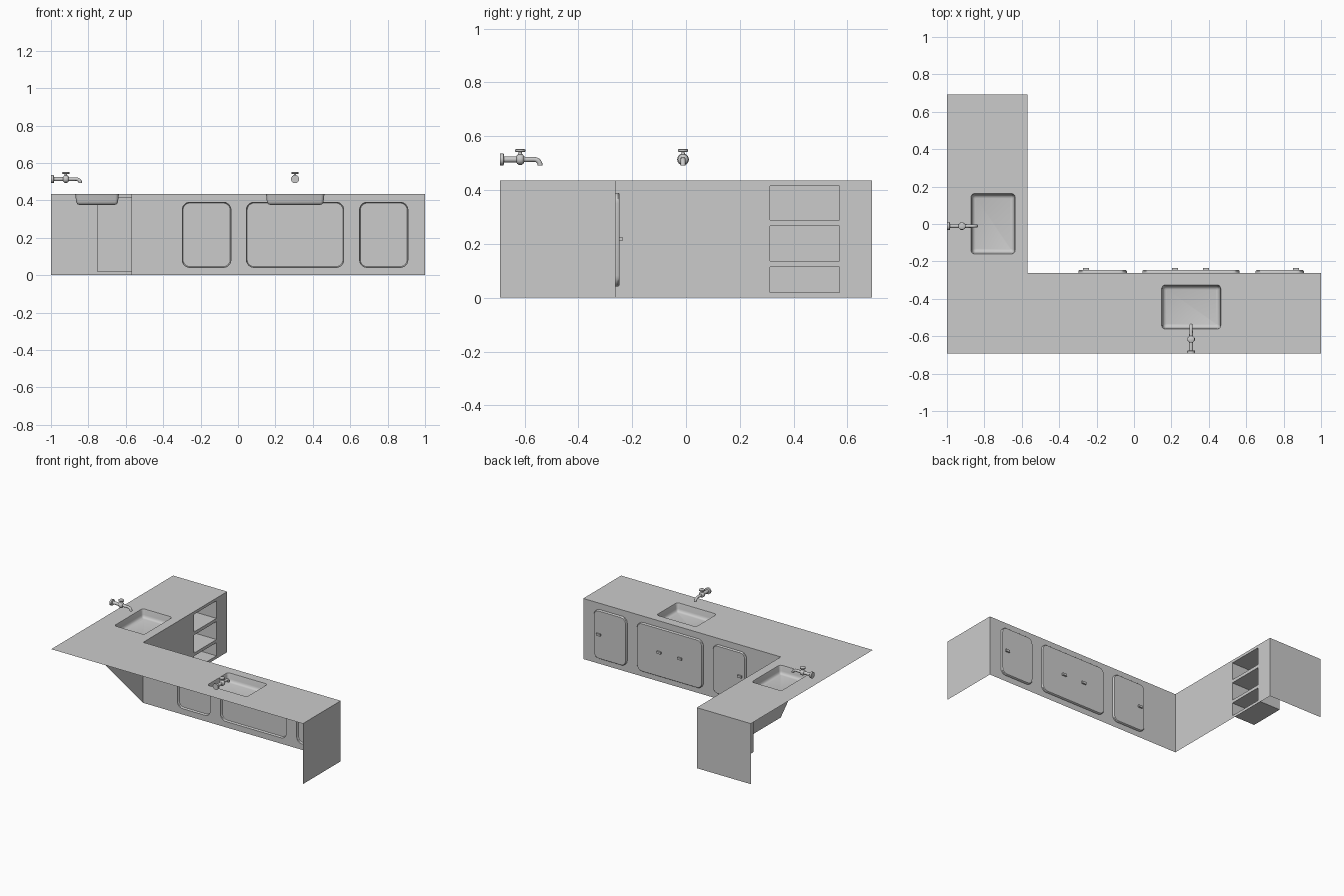
import bpy, bmesh, math
from mathutils import Vector, Matrix

if "Cube" in bpy.data.objects:
    bpy.data.objects.remove(bpy.data.objects["Cube"])

H = 0.435            # counter height
X0, X1 = -1.0, 1.0   # overall width
Y0, Y1 = -0.692, 0.692
XI, YI = -0.57, -0.262   # inner faces of the L


def finish(bm, name, facing=None, smooth=False, matrix=None):
    if facing is None:
        bmesh.ops.recalc_face_normals(bm, faces=bm.faces)
    else:
        bm.normal_update()
        total = sum((f.normal * f.calc_area() for f in bm.faces), Vector())
        if total.dot(Vector(facing)) < 0:
            bmesh.ops.reverse_faces(bm, faces=bm.faces)
    if matrix:
        bm.transform(matrix)
    me = bpy.data.meshes.new(name)
    bm.to_mesh(me)
    bm.free()
    ob = bpy.data.objects.new(name, me)
    bpy.context.collection.objects.link(ob)
    if smooth:
        bpy.ops.object.select_all(action='DESELECT')
        ob.select_set(True)
        bpy.context.view_layer.objects.active = ob
        bpy.ops.object.shade_smooth_by_angle(angle=math.radians(40))
    return ob


def rounded(a0, a1, b0, b1, r, seg=6):
    """Counter-clockwise rounded rectangle in 2D."""
    pts = []
    for i, (a, b) in enumerate([(a1 - r, b1 - r), (a0 + r, b1 - r),
                                (a0 + r, b0 + r), (a1 - r, b0 + r)]):
        for k in range(seg + 1):
            t = math.pi / 2 * (i + k / seg)
            pts.append((a + r * math.cos(t), b + r * math.sin(t)))
    return pts


def rect(a0, a1, b0, b1):
    return [(a0, b0), (a1, b0), (a1, b1), (a0, b1)]


def sheet(name, loops, place, facing):
    """Flat panel: first loop is the outline, the others are holes."""
    bm = bmesh.new()
    edges = []
    for loop in loops:
        vs = [bm.verts.new(place(*p)) for p in loop]
        edges += [bm.edges.new((vs[i - 1], vs[i])) for i in range(len(vs))]
    bmesh.ops.triangle_fill(bm, edges=edges, use_beauty=True, normal=facing)
    for f in bm.faces:
        f.normal_update()
        if f.normal.dot(Vector(facing)) < 0:
            f.normal_flip()
    return finish(bm, name, facing)


def loft(bm, rings, cap_start=False, cap_end=False):
    vr = [[bm.verts.new(p) for p in ring] for ring in rings]
    for a, b in zip(vr, vr[1:]):
        for i in range(len(a)):
            bm.faces.new((a[i - 1], a[i], b[i], b[i - 1]))
    if cap_start:
        bm.faces.new(vr[0][::-1])
    if cap_end:
        bm.faces.new(vr[-1])


def pan(name, box, r, steps, place, facing, smooth=True):
    """Open tray made of inset rings; steps are (inset, depth position)."""
    a0, a1, b0, b1 = box
    bm = bmesh.new()
    rings = []
    for ins, d in steps:
        args = (a0 + ins, a1 - ins, b0 + ins, b1 - ins)
        loop = rounded(*args, max(r - ins * 0.6, 0.004)) if r else rect(*args)
        rings.append([place(a, b, d) for a, b in loop])
    loft(bm, rings, cap_end=True)
    return finish(bm, name, facing, smooth)


# Countertop with two sink openings
sinks = {"side_sink": (-0.872, -0.635, -0.16, 0.163),
         "main_sink": (0.148, 0.464, -0.562, -0.326)}
outline = [(X0, Y0), (X1, Y0), (X1, YI), (XI, YI), (XI, Y1), (X0, Y1)]
sheet("countertop", [outline] + [rounded(*b, 0.02) for b in sinks.values()],
      lambda x, y: (x, y, H), (0, 0, 1))
for name, box in sinks.items():
    pan(name, box, 0.02,
        [(0, H), (0.003, 0.425), (0.006, 0.397), (0.009, 0.386),
         (0.015, 0.379), (0.025, 0.376)],
        lambda x, y, z: (x, y, z), (0, 0, 1))

# Cabinet front with door openings, and the raised doors
doors = [(-0.298, -0.038), (0.045, 0.565), (0.65, 0.908)]
boxes = [(a, b, 0.042, 0.39) for a, b in doors]
sheet("cabinet_front", [rect(XI, X1, 0, H)] + [rounded(*b, 0.04) for b in boxes],
      lambda x, z: (x, YI, z), (0, 1, 0))
for i, box in enumerate(boxes):
    pan(f"door_{i + 1}", box, 0.04,
        [(0, YI), (0, -0.252), (0.004, -0.247)],
        lambda x, z, y: (x, y, z), (0, 1, 0))


def block(name, x0, x1, y0, y1, z0, z1):
    bm = bmesh.new()
    loft(bm, [[(x, y, z) for x, y in rect(x0, x1, y0, y1)] for z in (z0, z1)],
         True, True)
    return finish(bm, name)


# Door handles
for i, x in enumerate((-0.257, 0.22, 0.385, 0.866)):
    block(f"handle_{i + 1}", x - 0.016, x + 0.016, -0.248, -0.236, 0.21, 0.226)

# Side wing wall with shelf opening, end panels and corner gusset
niche = (0.312, 0.57, 0.02, 0.415)
sheet("wing_wall", [rect(YI, Y1, 0, H), rect(*niche)],
      lambda y, z: (XI, y, z), (1, 0, 0))
sheet("right_end_panel", [rect(Y0, YI, 0, H)], lambda y, z: (X1, y, z), (1, 0, 0))
sheet("wing_end_panel", [rect(X0, XI, 0, H)], lambda x, z: (x, Y1, z), (0, 1, 0))
sheet("corner_gusset", [[(Y0, H), (YI, 0), (YI, H)]],
      lambda y, z: (XI, y, z), (1, 0, 0))

# Shelf niche and its two shelves
pan("shelf_niche", niche, 0, [(0, XI), (0, -0.755)],
    lambda y, z, x: (x, y, z), (1, 0, 0), False)
for i, (z0, z1) in enumerate([(0.115, 0.137), (0.266, 0.289)]):
    block(f"shelf_{i + 1}", -0.755, XI, 0.312, 0.57, z0, z1)


def faucet(name, matrix, n=16):
    """Wall tap pointing along +x from the origin."""
    ang = [2 * math.pi * k / n for k in range(n)]
    bm = bmesh.new()
    # flange, pipe and valve body
    prof = [(0, .022), (.013, .022), (.015, .019), (.015, .011), (.062, .011),
            (.064, .016), (.070, .020), (.082, .020), (.088, .016), (.090, .010)]
    rings = [[(x, r * math.cos(t), r * math.sin(t)) for t in ang] for x, r in prof]
    # spout bending down
    for k in range(8):
        a = math.pi / 2 * k / 7
        c = Vector((.128 + .022 * math.sin(a), 0, -.022 * (1 - math.cos(a))))
        out = Vector((math.sin(a), 0, math.cos(a)))
        rings.append([c + Vector((0, 1, 0)) * .009 * math.cos(t)
                      + out * .009 * math.sin(t) for t in ang])
    loft(bm, rings, True, True)
    # stem and turning knob
    knob = [(0, .008), (.02, .008), (.024, .006), (.028, .006), (.028, .017),
            (.030, .019), (.036, .019), (.038, .016)]
    loft(bm, [[(.076 + r * math.cos(t), r * math.sin(t), z) for t in ang]
              for z, r in knob], True, True)
    finish(bm, name, None, True, matrix)


faucet("side_faucet", Matrix.Translation((X0, -0.011, 0.514))
       @ Matrix.Diagonal((1.05, 1, 1, 1)))
faucet("main_faucet", Matrix.Translation((0.305, Y0, 0.514))
       @ Matrix.Rotation(math.pi / 2, 4, 'Z'))
